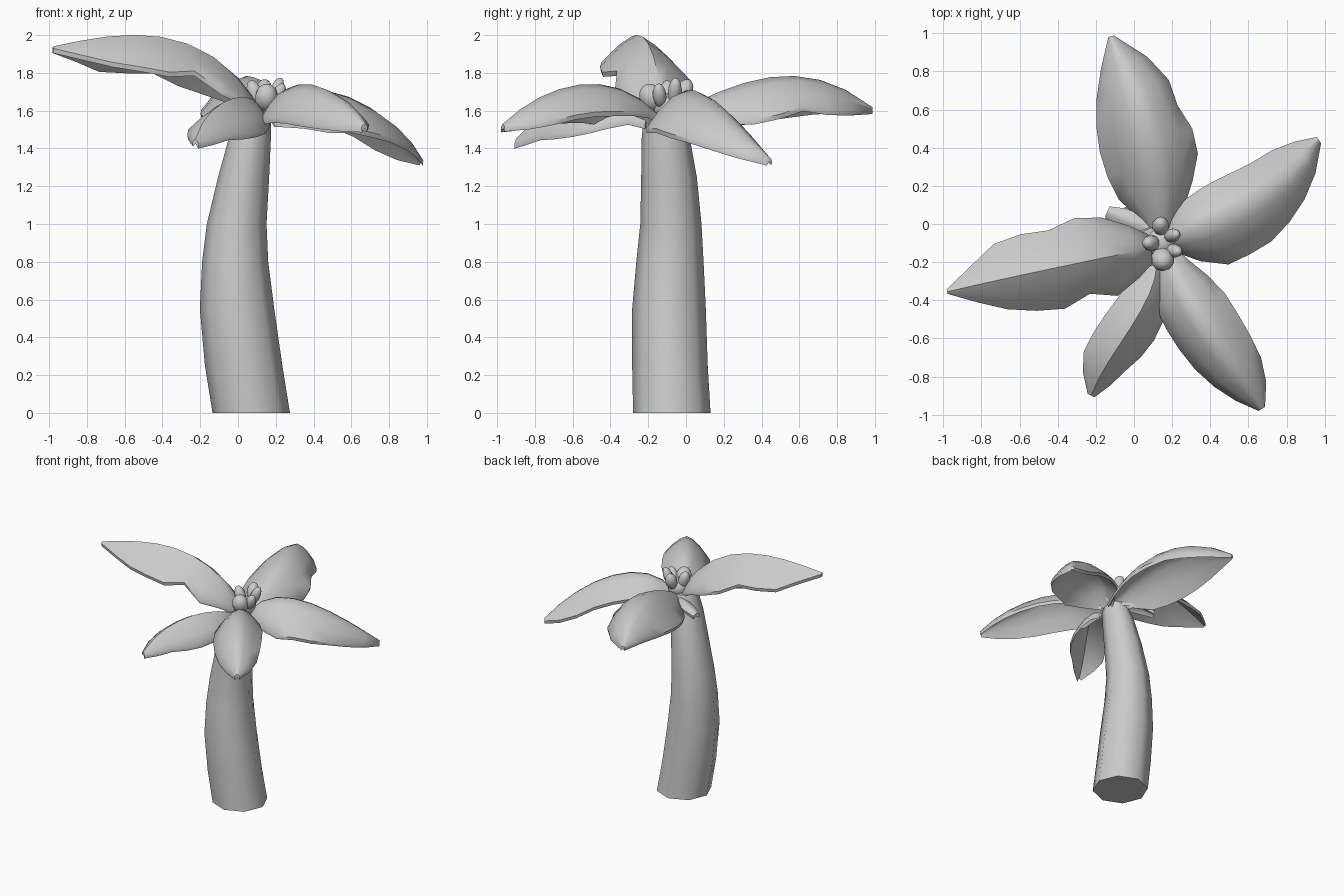
import bpy, bmesh, math
from mathutils import Vector

if "Cube" in bpy.data.objects:
    bpy.data.objects.remove(bpy.data.objects["Cube"])

grey = bpy.data.materials.new("plain grey")
grey.diffuse_color = (0.6, 0.6, 0.6, 1)
grey.use_nodes = True
grey.node_tree.nodes["Principled BSDF"].inputs["Base Color"].default_value = grey.diffuse_color


def finish(name, bm, angle=60):
    bmesh.ops.recalc_face_normals(bm, faces=bm.faces)
    mesh = bpy.data.meshes.new(name)
    bm.to_mesh(mesh)
    bm.free()
    obj = bpy.data.objects.new(name, mesh)
    bpy.context.collection.objects.link(obj)
    mesh.materials.append(grey)
    bpy.ops.object.select_all(action='DESELECT')
    bpy.context.view_layer.objects.active = obj
    obj.select_set(True)
    bpy.ops.object.shade_smooth_by_angle(angle=math.radians(angle))
    return obj


def through(points, t):
    """Cubic that passes through four evenly spaced points."""
    out = Vector((0, 0, 0))
    for i, p in enumerate(points):
        k = 1
        for j in range(4):
            if j != i:
                k *= (t * 3 - j) / (i - j)
        out += Vector(p) * k
    return out


def leaf(name, ridge, left, right, drop_l, drop_r, power=1.5, thick=0.025):
    """Arched leaf: a ridge curve with drooping sides, closed by an underside."""
    along = (Vector(ridge[3]) - Vector(ridge[0])).to_2d().normalized()
    side = Vector((-along.y, along.x, 0))
    bm = bmesh.new()
    top, under = [], []
    n = len(left) - 1
    for i in range(n + 1):
        c = through(ridge, i / n)
        row_t, row_u = [], []
        for u in (1, 0.67, 0.33, 0, -0.33, -0.67, -1):
            w, d = (left[i], drop_l) if u > 0 else (right[i], drop_r)
            p = c + side * (w * u)
            p.z -= d * w * abs(u) ** power
            row_t.append(bm.verts.new(p))
            row_u.append(bm.verts.new(p - Vector((0, 0, thick)) - side * (0.2 * thick * u)))
        top.append(row_t)
        under.append(row_u)
    for i in range(n):
        for j in range(6):
            for g in (top, under):
                bm.faces.new((g[i][j], g[i + 1][j], g[i + 1][j + 1], g[i][j + 1]))
        for j in (0, 6):
            bm.faces.new((top[i][j], top[i + 1][j], under[i + 1][j], under[i][j]))
    for i in (0, n):
        for j in range(6):
            bm.faces.new((top[i][j], top[i][j + 1], under[i][j + 1], under[i][j]))
    return finish(name, bm, 50)


# Curved trunk: (z, centre x, centre y, radius x, radius y)
rings = [(0, .07, -.075, .205, .205), (.25, .03, -.085, .205, .2),
         (.55, -.005, -.09, .197, .195), (.8, -.015, -.085, .175, .178),
         (1.0, -.007, -.08, .158, .162), (1.25, .03, -.09, .135, .147),
         (1.45, .062, -.107, .112, .128), (1.6, .09, -.12, .085, .1)]
bm = bmesh.new()
loops = []
for z, cx, cy, rx, ry in rings:
    loops.append([bm.verts.new((cx + rx * math.cos(a * math.tau / 8),
                                cy + ry * math.sin(a * math.tau / 8), z)) for a in range(8)])
for lo, hi in zip(loops, loops[1:]):
    for a in range(8):
        b = (a + 1) % 8
        bm.faces.new((lo[a], lo[b], hi[b], hi[a]))
bm.faces.new(loops[0])
bm.faces.new(loops[-1])
finish("trunk", bm)

# Leaves: ridge points, widths on both sides, droop of both sides
leaf("left_leaf",
     [(.12, -.12, 1.62), (-.22, -.19, 1.935), (-.6, -.27, 2.0), (-.98, -.355, 1.94)],
     [.05, .14, .21, .17, .22, .2, .16, .09, .012],
     [.05, .14, .21, .235, .2, .21, .19, .1, .012], .85, .85, 1.25)
leaf("back_leaf",
     [(.15, -.08, 1.58), (.12, .27, 1.735), (.03, .62, 1.78), (-.12, .985, 1.62)],
     [.05, .12, .22, .26, .27, .25, .2, .12, .015],
     [.05, .12, .18, .23, .23, .19, .19, .13, .015], .8, .85, 1.7)
leaf("right_leaf",
     [(.17, -.1, 1.58), (.43, .03, 1.71), (.74, .2, 1.59), (.97, .44, 1.35)],
     [.04, .1, .16, .18, .18, .17, .16, .11, .02],
     [.05, .17, .25, .25, .24, .2, .15, .09, .02], .75, .8, 1.6)
leaf("front_right_leaf",
     [(.17, -.15, 1.58), (.3, -.42, 1.735), (.49, -.71, 1.70), (.67, -.97, 1.53)],
     [.05, .1, .15, .18, .18, .17, .15, .1, .02],
     [.05, .11, .17, .18, .18, .17, .14, .09, .02], .8, 1.0, 1.6)
leaf("front_leaf",
     [(.12, -.2, 1.58), (.05, -.43, 1.67), (-.1, -.67, 1.63), (-.225, -.9, 1.45)],
     [.04, .06, .1, .13, .14, .13, .1, .07, .02],
     [.04, .09, .13, .14, .15, .15, .14, .09, .02], 1.3, .7, 1.25)
leaf("leaf_stub",
     [(.1, -.04, 1.58), (.02, .0, 1.58), (-.06, .035, 1.57), (-.14, .065, 1.54)],
     [.03, .05, .05, .03], [.03, .05, .05, .03], .5, .5)

# Cluster of nuts: centre, radius, half length, lean direction
nuts = [((.09, -.1, 1.69), .042, .075, (-.35, 0, 1)),
        ((.14, -.01, 1.70), .045, .07, (0, .4, 1)),
        ((.2, -.06, 1.70), .036, .08, (.4, .1, 1)),
        ((.15, -.185, 1.67), .062, .075, (.1, -.35, 1)),
        ((.21, -.14, 1.68), .036, .07, (.5, -.1, 1)),
        ((.14, -.1, 1.62), .08, .07, (0, 0, 1))]
for i, (centre, radius, half, lean) in enumerate(nuts):
    bm = bmesh.new()
    bmesh.ops.create_uvsphere(bm, u_segments=10, v_segments=7, radius=1)
    turn = Vector((0, 0, 1)).rotation_difference(Vector(lean).normalized())
    for v in bm.verts:
        v.co = turn @ Vector((v.co.x * radius, v.co.y * radius, v.co.z * half)) + Vector(centre)
    finish(f"nut_{i + 1}", bm)
